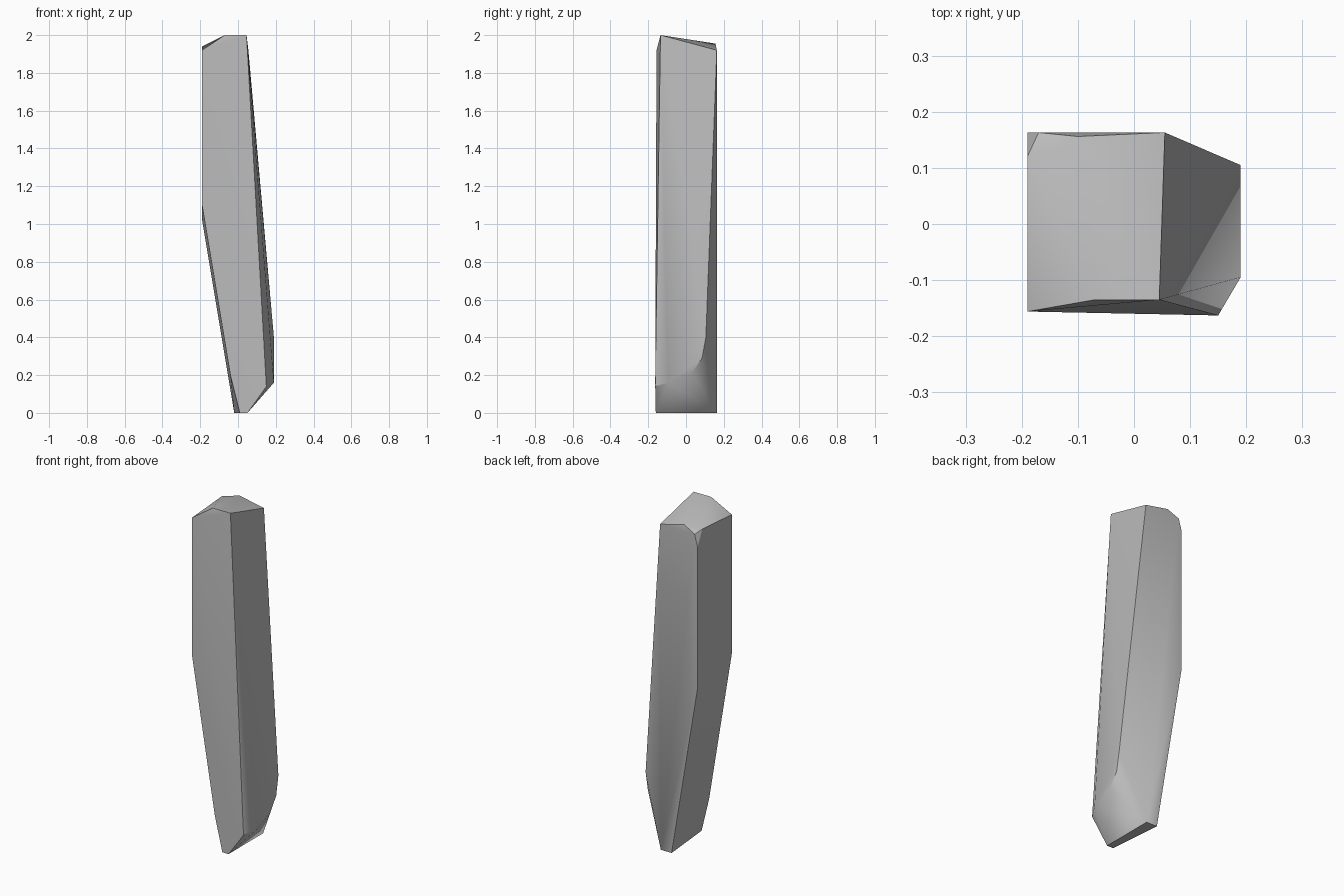
import bpy
import bmesh
import math

# Remove the default cube
default_cube = bpy.data.objects.get("Cube")
if default_cube:
    bpy.data.objects.remove(default_cube, do_unlink=True)


def flat_material(name, colour):
    material = bpy.data.materials.new(name)
    material.diffuse_color = colour
    material.use_nodes = True
    shader = next(n for n in material.node_tree.nodes if n.type == 'BSDF_PRINCIPLED')
    shader.inputs["Base Color"].default_value = colour
    return material


def hull_object(name, corners, material):
    """Wrap a closed faceted solid around the given corners."""
    mesh = bpy.data.meshes.new(name)
    bm = bmesh.new()
    for corner in corners:
        bm.verts.new(corner)
    hull = bmesh.ops.convex_hull(bm, input=bm.verts[:])
    unused = {g for g in hull["geom_interior"] + hull["geom_unused"]
              if isinstance(g, bmesh.types.BMVert)}
    bmesh.ops.delete(bm, geom=list(unused), context='VERTS')
    bmesh.ops.dissolve_limit(bm, angle_limit=math.radians(0.5),
                             verts=bm.verts[:], edges=bm.edges[:])
    bmesh.ops.recalc_face_normals(bm, faces=bm.faces[:])
    bm.to_mesh(mesh)
    bm.free()
    mesh.materials.append(material)
    obj = bpy.data.objects.new(name, mesh)
    bpy.context.collection.objects.link(obj)
    return obj


# Front face outline, from the upper crest round to the foot
front = [(-.07, -.135, 2), (.045, -.135, 2), (-.19, -.156, 1.92),
         (-.19, -.156, 1.1), (-.04, -.158, .2), (.01, -.16, 0),
         (.05, -.16, 0), (.15, -.163, .14)]

# Back face outline with its chipped upper corner
back = [(.055, .163, 1.92), (-.1, .156, 1.955), (-.17, .163, 1.92),
        (-.19, .12, 1.94), (-.19, .163, 1.85), (-.19, .163, 1.02),
        (-.02, .163, 0), (.05, .163, 0)]

# Rounded lower edge of the broad side
side = [(.19, .105, .4), (.19, .085, .29), (.19, .03, .21), (.19, -.095, .16)]

stone = flat_material("pale grey stone", (.5, .5, .5, 1))
pillar = hull_object("stone_pillar", front + back + side, stone)

# Soften the shallow facets and keep the main ridges crisp
bpy.ops.object.select_all(action='DESELECT')
pillar.select_set(True)
bpy.context.view_layer.objects.active = pillar
bpy.ops.object.shade_smooth_by_angle(angle=math.radians(30))
